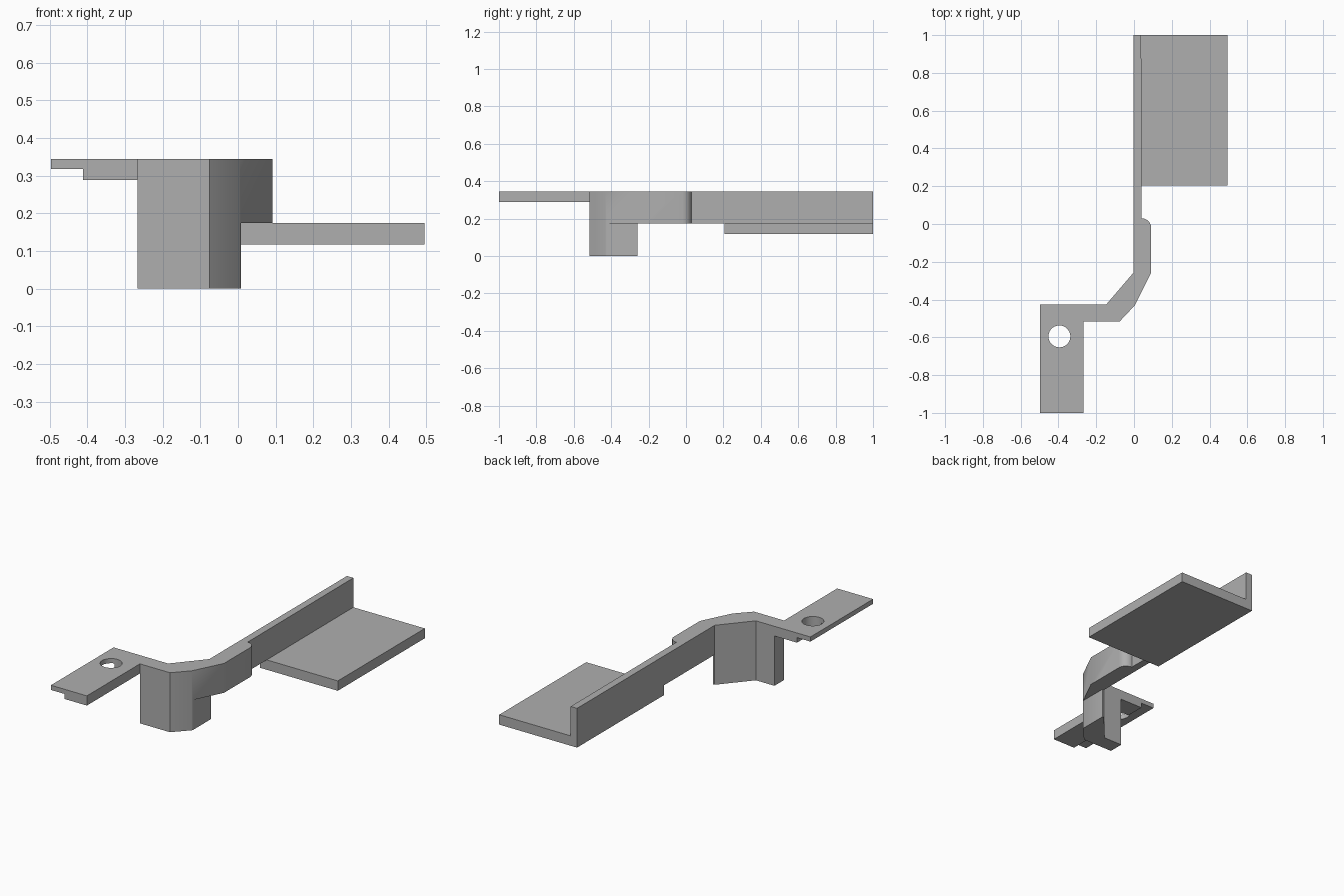
import bpy, bmesh, math
from mathutils import Vector

default = bpy.data.objects.get("Cube")
if default:
    bpy.data.objects.remove(default, do_unlink=True)

grey = bpy.data.materials.new("plain grey")
grey.use_nodes = True
grey.diffuse_color = (0.43, 0.43, 0.43, 1)
grey.node_tree.nodes["Principled BSDF"].inputs["Base Color"].default_value = grey.diffuse_color

TOP, MID, LOW = 0.344, 0.174, 0.117


def prism(name, points, depth):
    """Extrude a closed outline of 3D points along a depth vector."""
    bm = bmesh.new()
    face = bm.faces.new([bm.verts.new(p) for p in points])
    new = bmesh.ops.extrude_face_region(bm, geom=[face])["geom"]
    bmesh.ops.translate(bm, vec=Vector(depth),
                        verts=[v for v in new if isinstance(v, bmesh.types.BMVert)])
    bmesh.ops.recalc_face_normals(bm, faces=bm.faces)
    mesh = bpy.data.meshes.new(name)
    bm.to_mesh(mesh)
    bm.free()
    mesh.materials.append(grey)
    obj = bpy.data.objects.new(name, mesh)
    bpy.context.collection.objects.link(obj)
    return obj


def plan(name, outline, z0, z1):
    return prism(name, [(x, y, z0) for x, y in outline], (0, 0, z1 - z0))


def box(name, x0, x1, y0, y1, z0, z1):
    return plan(name, [(x0, y0), (x1, y0), (x1, y1), (x0, y1)], z0, z1)


def cut(obj, cutters):
    """Subtract each cutter, bake the result and remove the cutters."""
    for c in cutters:
        c.hide_render = True
        mod = obj.modifiers.new("cut", 'BOOLEAN')
        mod.operation, mod.solver, mod.object = 'DIFFERENCE', 'EXACT', c
    bpy.context.view_layer.update()
    baked = bpy.data.meshes.new_from_object(
        obj.evaluated_get(bpy.context.evaluated_depsgraph_get()))
    obj.modifiers.clear()
    obj.data = baked
    for c in cutters:
        bpy.data.objects.remove(c, do_unlink=True)


def circle(cx, cy, r, start, end, steps):
    angles = [math.radians(start + (end - start) * i / steps) for i in range(steps + 1)]
    return [(cx + r * math.cos(a), cy + r * math.sin(a)) for a in angles]


# Bent arm: leg, kinked bend, rounded shoulder and long upright wall
outline = [(-0.267, -0.515), (-0.075, -0.515), (0.005, -0.43), (0.091, -0.258)]
outline += circle(0.041, -0.02, 0.05, 0, 90, 8)
outline += [(0.038, 1), (-0.003, 1), (-0.003, -0.258), (-0.148, -0.427), (-0.267, -0.427)]
arm = plan("bent_arm", outline, 0, TOP)
cut(arm, [
    box("leg_side_cutter", 0.008, 0.3, -0.6, -0.2, -0.1, MID),
    box("arm_underside_cutter", -0.1, 0.3, -0.258, 0.205, -0.1, MID),
    box("wall_underside_cutter", -0.1, 0.3, 0.1, 1.1, -0.1, LOW),
])

# Flat shelf beside the wall
shelf = box("shelf", 0.038, 0.495, 0.205, 1, LOW, MID)

# Mounting tab with a thinner outer strip and a screw hole
profile = [(-0.497, TOP), (-0.497, 0.317), (-0.411, 0.317),
           (-0.411, 0.288), (-0.267, 0.288), (-0.267, TOP)]
tab = prism("mounting_tab", [(x, -1, z) for x, z in profile], (0, 0.573, 0))
cut(tab, [plan("hole_cutter", circle(-0.395, -0.595, 0.058, 0, 360, 40)[:-1], 0.1, 0.5)])

# Smooth the gentle bends, keep the corners sharp
for obj in (arm, shelf, tab):
    bpy.ops.object.select_all(action='DESELECT')
    obj.select_set(True)
    bpy.context.view_layer.objects.active = obj
    bpy.ops.object.shade_smooth_by_angle(angle=math.radians(30))
